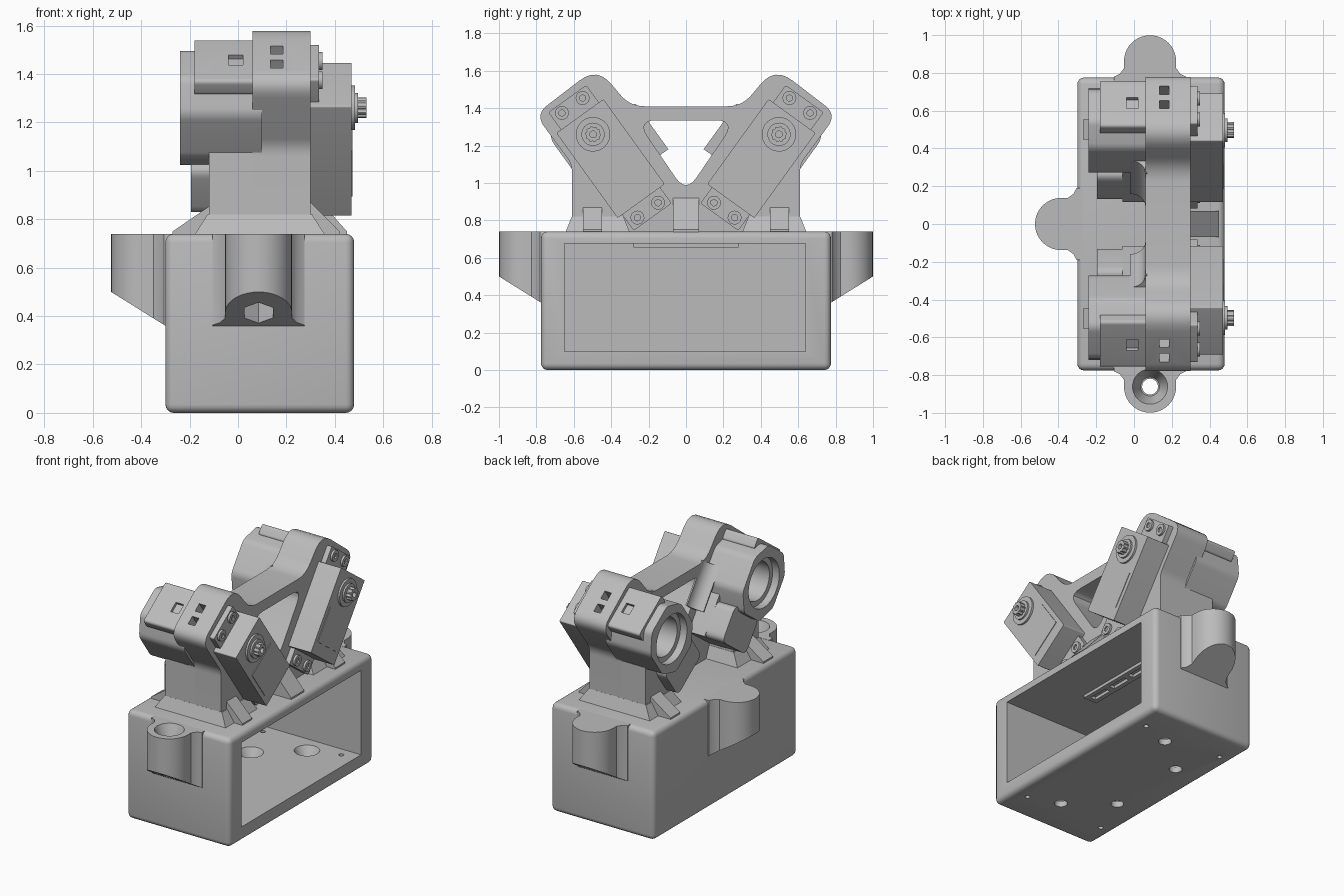
import bpy, bmesh, math
from mathutils import Vector

if "Cube" in bpy.data.objects:
    bpy.data.objects.remove(bpy.data.objects["Cube"], do_unlink=True)

grey = bpy.data.materials.new("light_grey")
grey.use_nodes = True
colour = (0.5, 0.5, 0.5, 1)
grey.diffuse_color = colour
grey.node_tree.nodes["Principled BSDF"].inputs["Base Color"].default_value = colour
parts = []


def finish(name, bm, place):
    """Place the vertices in the world and make an object."""
    for v in bm.verts:
        v.co = place(*v.co)
    bmesh.ops.recalc_face_normals(bm, faces=bm.faces)
    me = bpy.data.meshes.new(name)
    bm.to_mesh(me)
    bm.free()
    me.materials.append(grey)
    ob = bpy.data.objects.new(name, me)
    bpy.context.collection.objects.link(ob)
    parts.append(ob)
    return ob


def prism(name, pts, lo, hi, place, plane=None, top_scale=1.0, bevel=0.0):
    """Extrude a flat outline along the third local axis."""
    bm = bmesh.new()
    low = [bm.verts.new((p[0], p[1], lo)) for p in pts]
    mid = sum((v.co for v in low), Vector()) / len(low)
    high = [bm.verts.new((mid.x + (p[0] - mid.x) * top_scale,
                          mid.y + (p[1] - mid.y) * top_scale, hi)) for p in pts]
    bm.faces.new(low)
    bm.faces.new(high)
    for i in range(len(pts)):
        j = (i + 1) % len(pts)
        bm.faces.new((low[i], low[j], high[j], high[i]))
    bmesh.ops.recalc_face_normals(bm, faces=bm.faces)
    if plane:
        res = bmesh.ops.bisect_plane(bm, geom=bm.verts[:] + bm.edges[:] + bm.faces[:],
                                     plane_co=plane[0], plane_no=plane[1], clear_inner=True)
        rim = [e for e in res["geom_cut"] if isinstance(e, bmesh.types.BMEdge)]
        bmesh.ops.holes_fill(bm, edges=rim)
    if bevel:
        bmesh.ops.bevel(bm, geom=bm.edges[:], offset=bevel, segments=4,
                        profile=0.5, affect='EDGES')
    return finish(name, bm, place)


def rounded(pts):
    """Round each corner (a, b, radius) with a short curve."""
    out = []
    for i, (a, b, r) in enumerate(pts):
        p = Vector((a, b))
        if not r:
            out.append((a, b))
            continue
        s = p + (Vector(pts[i - 1][:2]) - p).normalized() * r
        e = p + (Vector(pts[(i + 1) % len(pts)][:2]) - p).normalized() * r
        for k in range(7):
            t = k / 6
            out.append(tuple(s * (1 - t) ** 2 + p * 2 * t * (1 - t) + e * t * t))
    return out


def rect(a0, a1, b0, b1, r=0):
    return rounded([(a0, b0, r), (a1, b0, r), (a1, b1, r), (a0, b1, r)])


def circle(a, b, r, n=32):
    return [(a + r * math.cos(2 * math.pi * i / n), b + r * math.sin(2 * math.pi * i / n))
            for i in range(n)]


def cut(ob, *cutters):
    for c in cutters:
        m = ob.modifiers.new("cut", 'BOOLEAN')
        m.operation, m.solver, m.object = 'DIFFERENCE', 'EXACT', c
        bpy.context.view_layer.objects.active = ob
        bpy.ops.object.modifier_apply(modifier=m.name)
        parts.remove(c)
        bpy.data.objects.remove(c, do_unlink=True)


def upright(x, y, z):
    return Vector((x, y, z))


def along_x(y, z, x):
    return Vector((x, y, z))


def along_y(x, z, y):
    return Vector((x, y, z))


# Open sided base box with cavity, cable window and floor holes
box = prism("base_box", rect(-0.30, 0.48, -0.775, 0.775), 0, 0.74, upright, bevel=0.035)
cut(box, prism("cavity", rect(-0.65, 0.64, 0.10, 0.675), -0.25, 0.6, along_x),
    prism("window", rounded([(-0.53, 0.39, 0.06), (-0.31, 0.39, 0.06),
                             (-0.31, 0.675, 0.02), (-0.53, 0.675, 0.02)]), -0.4, -0.2, along_x))
for s in (-1, 1):
    for x, y in ((0.17, 0.5), (-0.10, 0.28)):
        cut(box, prism("hole", circle(x, s * y, 0.04), -0.1, 0.2, upright),
            prism("sink", circle(x, s * y, 0.045), 0.04, 0.11, upright, top_scale=1.9))
    for x in (0.38, -0.21):
        cut(box, prism("pin_hole", circle(x, s * 0.57, 0.016, 16), -0.1, 0.2, upright))

# Slotted cable guide under the ceiling
guide = prism("cable_guide", rect(0.07, 0.17, -0.28, 0.28), 0.655, 0.69, upright)
for y in (-0.18, 0, 0.18):
    cut(guide, prism("slot", rect(0.10, 0.14, y - 0.07, y + 0.07), 0.6, 0.685, upright))


# Screw lugs on three sides, with sloping undersides, countersinks and nut traps
def lug(name, place):
    c, r = 0.086, 0.138
    flare = [(-0.03, -0.19), (0.005, -0.19), (0.02, -0.16), (0.05, -r)]
    arc = [(c + r * math.cos(t), r * math.sin(t))
           for t in (math.pi * (i / 20 - 0.5) for i in range(21))]
    pts = flare + arc + [(d, -t) for d, t in reversed(flare)]
    ob = prism(name, pts, 0.25, 0.74, place, plane=((0, 0, 0.36), (-0.53, 0, 0.85)))
    cut(ob, prism("bore", circle(c, 0, 0.042), 0.2, 0.9, place),
        prism("sink", circle(c, 0, 0.05), 0.63, 0.745, place, top_scale=1.9),
        prism("nut_trap", circle(c, 0, 0.068, 6), 0.2, 0.49, place))


lug("front_lug", lambda d, t, z: Vector((0.085 + t, -0.775 - d, z)))
lug("back_lug", lambda d, t, z: Vector((0.085 + t, 0.775 + d, z)))
lug("side_lug", lambda d, t, z: Vector((-0.30 - d, t, z)))

# Main mounting plate with crossbar and triangular opening
half = [(0.30, 1.41, 0.08), (0.475, 1.62, 0.12), (0.806, 1.366, 0.08),
        (0.61, 1.10, 0.04), (0.61, 0.73, 0)]
plate = prism("mounting_plate", rounded(half + [(-y, z, r) for y, z, r in reversed(half)]),
              0.06, 0.30, along_x)
cut(plate, prism("opening", rounded([(-0.265, 1.335, 0.11), (0.265, 1.335, 0.11),
                                     (0, 0.947, 0.1)]), -0.1, 0.5, along_x))

SIN, COS = 0.585, 0.811


def tilted(s):
    """Frame on the output shaft: v across the actuator, u along it, x outwards."""
    return lambda v, u, x: Vector((x, s * (0.497 + u * SIN + v * COS),
                                   1.26 + u * COS - v * SIN))


def rib(name, y, w, x0, x1, top):
    prism(name, [(x0, 0.73), (x1, 0.73), (x1, 0.75), (x0, top)], y - w, y + w, along_y)


rib("centre_rib", 0, 0.07, 0.29, 0.45, 0.93)
for s, side in ((-1, "front"), (1, "back")):
    f = tilted(s)

    def across(v, x, u, f=f):
        return f(v, u, x)

    # Support column with flared foot and ribs
    prism(side + "_column", [(s * 0.33, 0.73), (s * 0.61, 0.73), (s * 0.61, 1.10),
                             (s * 0.36, 1.15)], -0.12, 0.10, along_x)
    prism(side + "_foot", rect(-0.18, 0.36, s * 0.645, s * 0.30), 0.735, 0.82, upright,
          top_scale=0.8)
    rib(side + "_outer_rib", s * 0.5, 0.052, 0.29, 0.42, 0.88)
    rib(side + "_inner_rib", s * 0.5, 0.052, -0.11, -0.27, 0.86)

    # Bearing sleeve with stepped bore, raised cap and small windows
    a, b = 0.20, 0.225
    octagon = [(a, 0.11), (0.10, b), (-0.10, b), (-a, 0.11),
               (-a, -0.11), (-0.10, -b), (0.10, -b), (a, -0.11)]
    sleeve = prism(side + "_sleeve", rounded([(v, u, 0.03) for v, u in octagon]),
                   -0.24, 0.10, f)
    cut(sleeve, prism("bore", circle(0, 0, 0.165, 48), -0.3, -0.19, f),
        prism("inner_bore", circle(0, 0, 0.13, 48), -0.3, -0.06, f))
    cap = prism(side + "_sleeve_cap", rect(-0.15, 0.15, 0.17, 0.245, 0.02), -0.18, 0.07, f)
    cut(cap, prism("cap_window", rect(-0.035, 0.035, 0.19, 0.3), -0.04, 0.02, f))
    for v in (-0.03, 0.065):
        cut(plate, prism("plate_window", rect(v - 0.028, v + 0.028, 0.18, 0.35),
                         0.135, 0.185, f))

    # Hollow curve blending the sleeve into the crossbar
    cove = [(-0.19, 0.07), (-0.28, 0.07)] + \
           [(-0.28 + 0.08 * math.sin(t), -0.02 + 0.08 * math.cos(t))
            for t in (math.pi * i / 16 for i in range(9))] + [(-0.19, -0.02)]
    prism(side + "_cove", cove, -0.30, 0.0, across)

    # Actuator: case, tail, flanges, screws, label and output shaft
    lo, hi = -0.44, 0.12
    prism(side + "_actuator_case", rect(-0.155, 0.155, lo, hi, 0.008), -0.06, 0.47, f)
    prism(side + "_actuator_tail", rect(-0.155, 0.155, lo, -0.20, 0.05), -0.195, -0.05, f)
    prism(side + "_label", rect(-0.125, 0.125, -0.36, -0.13), 0.465, 0.474, f)
    for end, u0, u1, us in (("upper", hi - 0.01, 0.235, 0.19), ("lower", -0.545, lo + 0.01, -0.50)):
        prism(side + "_" + end + "_flange", rect(-0.125, 0.125, u0, u1, 0.012), 0.295, 0.335, f)
        for v in (-0.068, 0.068):
            screw = prism(side + "_" + end + "_screw", circle(v, us, 0.037, 20), 0.30, 0.35, f)
            cut(screw, prism("socket", circle(v, us, 0.018, 6), 0.34, 0.4, f))
    for name, r, x in (("collar", 0.092, 0.483), ("bearing", 0.062, 0.495)):
        prism(side + "_" + name, circle(0, 0, r), 0.46, x, f)
    spline = [(r * math.cos(math.pi * i / 20), r * math.sin(math.pi * i / 20))
              for i in range(40) for r in [0.043 if i % 4 < 2 else 0.037]]
    shaft = prism(side + "_output_shaft", spline, 0.47, 0.53, f)
    cut(shaft, prism("shaft_hole", circle(0, 0, 0.018, 16), 0.50, 0.6, f))

# Smooth curved walls, keep hard edges
bpy.ops.object.select_all(action='DESELECT')
for ob in parts:
    ob.select_set(True)
bpy.context.view_layer.objects.active = box
bpy.ops.object.shade_smooth_by_angle(angle=math.radians(30))
